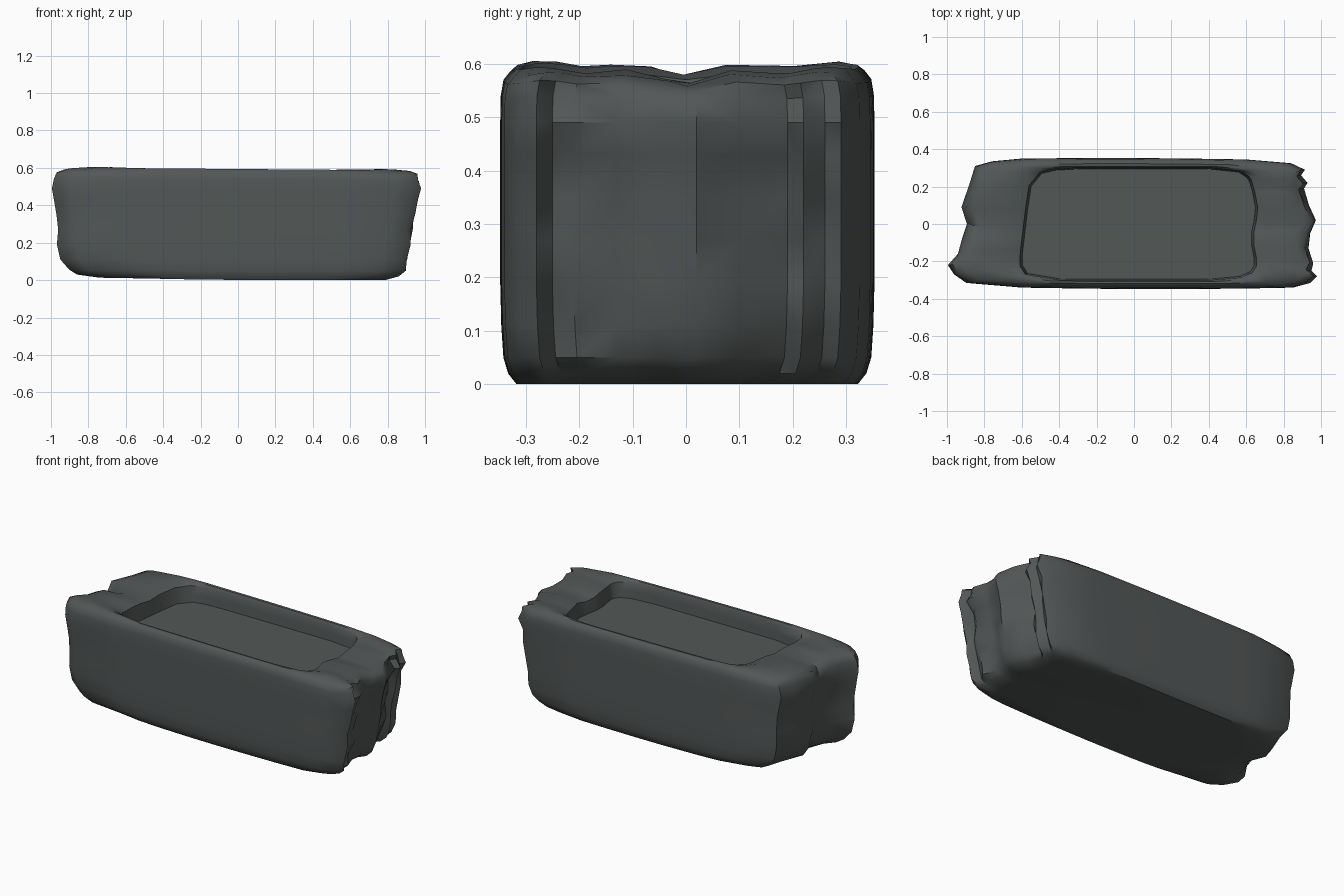
import bpy, bmesh, math, random

random.seed(4)
cube = bpy.data.objects.get("Cube")
if cube:
    bpy.data.objects.remove(cube, do_unlink=True)

stone = bpy.data.materials.new("dark_stone")
stone.use_nodes = True
colour = (0.085, 0.095, 0.094, 1)
stone.diffuse_color = colour
stone.node_tree.nodes["Principled BSDF"].inputs["Base Color"].default_value = colour

# Broken ends in plan, counter-clockwise
right_end = [(.6, -.345), (.85, -.34), (.95, -.315), (.99, -.28), (.95, -.25), (.97, -.21),
             (.94, -.13), (.95, -.05), (.98, .02), (.94, .1), (.91, .19), (.935, .22),
             (.9, .26), (.92, .29), (.84, .325), (.6, .345)]
left_end = [(-.6, .35), (-.76, .335), (-.85, .31), (-.88, .22), (-.93, .09), (-.895, 0),
            (-.92, -.08), (-.95, -.16), (-1, -.22), (-.97, -.27), (-.9, -.315), (-.6, -.34)]


def side(a, b, count=9):
    """Evenly spaced points strictly between a and b, with a slight bulge."""
    points = []
    for i in range(1, count):
        t = i / count
        y = a[1] + (b[1] - a[1]) * t
        points.append((a[0] + (b[0] - a[0]) * t, y + math.copysign(.005, y) * math.sin(math.pi * t)))
    return points


outline = (right_end + side(right_end[-1], left_end[0])
           + left_end + side(left_end[-1], right_end[0]))


def pocket_point(x, y, scale=1):
    """Matching point on the rounded rectangular pocket."""
    u, v = x / .95, y / .345
    r = (abs(u) ** 8 + abs(v) ** 8) ** (1 / 8)
    px = .03 + .62 * scale * u / r
    py = .3 * scale * v / r
    if u < 0:
        px += .12 * py * min(1, -u * 2)
    else:
        px += .012 * math.sin(py * 20) * u
    return px, py


def top_wave(x, y):
    """Worn top: slopes to the right and dips across the ends."""
    end = max(0, min(1, (abs(x) - .5) / .2))
    dip = math.exp(-(y / .08) ** 2) * .018 + .006 * math.cos(y * 35)
    return -.008 * x - end * dip


def outer_ring(z, right, left, inset):
    ring = []
    for x, y in outline:
        weight = max(0, min(1, (abs(x) - .3) / .5))
        off = right if x > 0 else left
        crag = 0
        if abs(x) > .86 and .04 < z < .56:
            rough = .028 if x > 0 and abs(y) > .12 else .009
            crag = random.uniform(0, rough)
        nx = x - math.copysign((off + crag) * weight, x)
        wave = .012 * max(0, -x) * (1 - z / .1) if z < .1 else 0
        if z > .5:
            wave = top_wave(nx, y) * (z - .5) / .09
        ring.append((nx, y - math.copysign(inset, y), z + wave))
    return ring


# Height, right end inset, left end inset, side inset
levels = [(.001, .2, .26, .03), (.02, .13, .14, .015), (.05, .09, .09, .006),
          (.11, .07, .045, .002), (.19, .055, .03, 0), (.27, .045, .03, 0),
          (.35, .035, .028, 0), (.43, .025, .012, 0), (.49, 0, 0, 0),
          (.54, .01, .01, .001), (.57, .03, .03, .006), (.585, .07, .07, .018)]
rings = [outer_ring(*level) for level in levels]


# Rim rolls over from the outside into the pocket
def rim_ring(blend, z):
    ring = []
    for (x, y, _), (ox, oy) in zip(rings[len(levels) - 1], outline):
        px, py = pocket_point(ox, oy)
        nx, ny = x + (px - x) * blend, y + (py - y) * blend
        ring.append((nx, ny, z + top_wave(nx, ny)))
    return ring


rings += [rim_ring(.35, .594), rim_ring(.75, .592), rim_ring(1, .576)]
for z, scale in ((.53, .99), (.485, .98)):
    rings.append([(*pocket_point(x, y, scale), z) for x, y in outline])

# Skin the rings, closing the underside and the pocket floor
bm = bmesh.new()
loops = [[bm.verts.new(p) for p in ring] for ring in rings]
count = len(outline)
for low, high in zip(loops, loops[1:]):
    for i in range(count):
        j = (i + 1) % count
        bm.faces.new((low[i], low[j], high[j], high[i]))
bm.faces.new(loops[-1])
bm.faces.new(loops[0][::-1])

# Split warped faces on the ends into chipped facets
chips = [f for f in bm.faces if len(f.verts) == 4 and abs(f.calc_center_median().x) > .8]
bmesh.ops.triangulate(bm, faces=chips)
bmesh.ops.recalc_face_normals(bm, faces=bm.faces)

mesh = bpy.data.meshes.new("stone_trough")
bm.to_mesh(mesh)
bm.free()
mesh.materials.append(stone)
trough = bpy.data.objects.new("stone_trough", mesh)
bpy.context.collection.objects.link(trough)
bpy.ops.object.select_all(action='DESELECT')
trough.select_set(True)
bpy.context.view_layer.objects.active = trough
bpy.ops.object.shade_smooth_by_angle(angle=math.radians(42))
